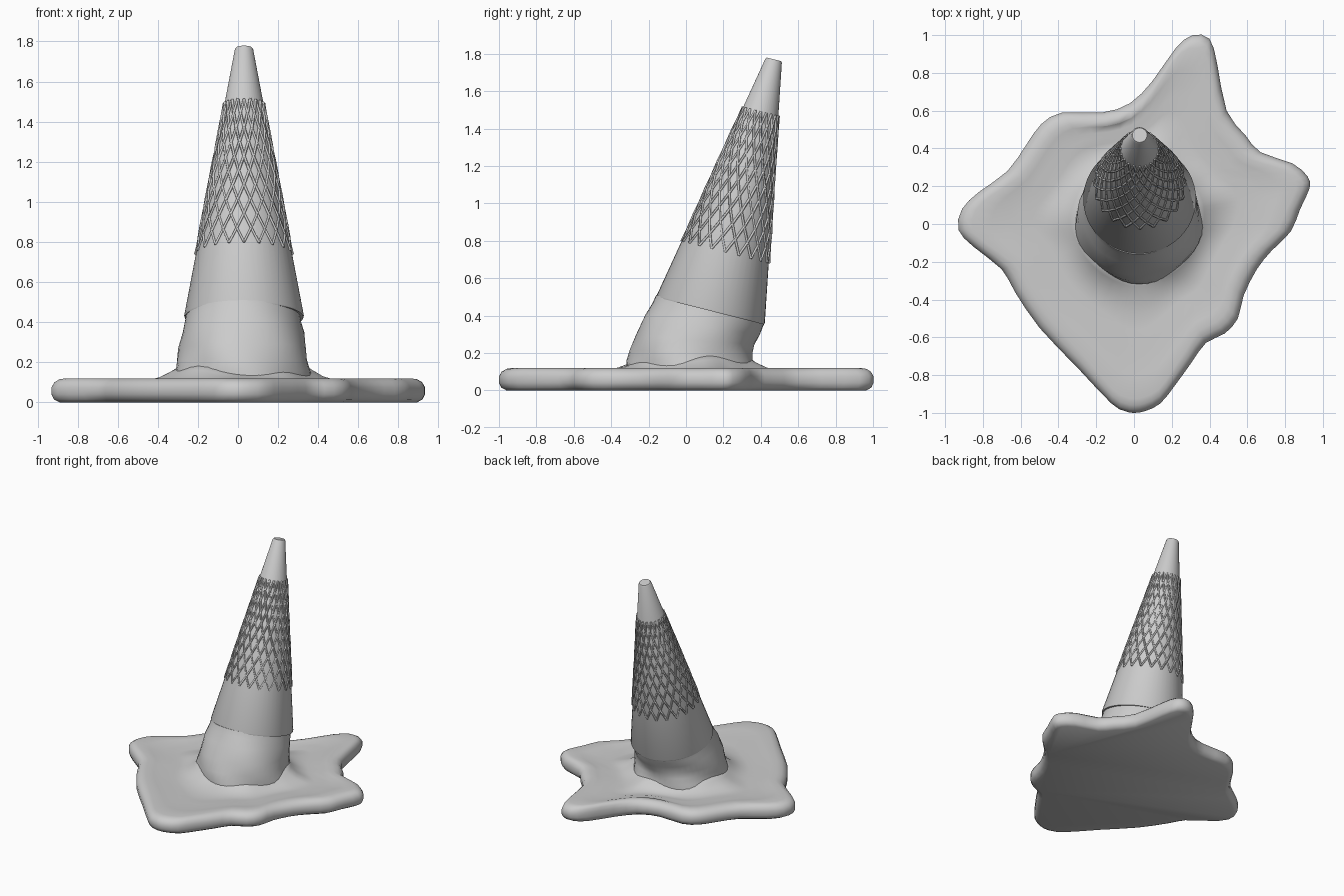
import bpy, bmesh
from math import sin, cos, pi, atan2, radians
from mathutils import Vector, Matrix

if "Cube" in bpy.data.objects:
    bpy.data.objects.remove(bpy.data.objects["Cube"])

TILT = Matrix.Translation((0.03, 0.13, 0.425)) @ Matrix.Rotation(radians(-14.2), 4, 'X')
LENGTH, R_LOW, R_TOP = 1.387, 0.30, 0.044


def loft(name, rings, angle=40):
    """Skin a list of equal-length point rings and cap both ends."""
    bm = bmesh.new()
    loops = [[bm.verts.new(p) for p in ring] for ring in rings]
    n = len(rings[0])
    for a, b in zip(loops, loops[1:]):
        for i in range(n):
            j = (i + 1) % n
            bm.faces.new((a[i], a[j], b[j], b[i]))
    bm.faces.new(loops[0][::-1])
    bm.faces.new(loops[-1])
    bmesh.ops.recalc_face_normals(bm, faces=bm.faces)
    me = bpy.data.meshes.new(name)
    bm.to_mesh(me)
    bm.free()
    ob = bpy.data.objects.new(name, me)
    bpy.context.collection.objects.link(ob)
    bpy.ops.object.select_all(action='DESELECT')
    ob.select_set(True)
    bpy.context.view_layer.objects.active = ob
    bpy.ops.object.shade_smooth_by_angle(angle=radians(angle))
    return ob


# melted puddle: outline seen from above
outline = [Vector(p) for p in [
    (0, -1), (.06, -.99), (.14, -.95), (.22, -.85), (.30, -.74), (.38, -.63), (.48, -.58),
    (.55, -.50), (.58, -.38), (.65, -.24), (.73, -.14), (.83, -.04), (.88, .08), (.93, .19),
    (.92, .25), (.84, .32), (.67, .38), (.59, .47), (.49, .60), (.44, .85), (.40, .98),
    (.31, 1), (.22, .93), (.10, .76), (-.02, .64), (-.17, .59), (-.38, .59), (-.49, .53),
    (-.57, .42), (-.67, .28), (-.82, .17), (-.91, .08), (-.93, -.03), (-.85, -.12),
    (-.70, -.24), (-.63, -.36), (-.50, -.55), (-.30, -.76), (-.12, -.95), (-.05, -.99)]]
dense = []
for i, p in enumerate(outline):
    q = outline[(i + 1) % len(outline)]
    a, d = outline[i - 1], outline[(i + 2) % len(outline)]
    dense += [p, (p + q) * 0.5625 - (a + d) * 0.0625]
center = Vector((0.02, 0.03))


def inset(dist, z):
    return [(*(p - (p - center).normalized() * dist), z) for p in dense]


def blend(f, z, lump=0.0):
    ring = []
    for p in dense:
        d = p - center
        a = atan2(d.y, d.x)
        foot = center + d.normalized() * 0.32
        ring.append((*foot.lerp(p, f), z + lump * (sin(2 * a + 0.6) * 0.6 + sin(5 * a) * 0.4)))
    return ring


loft("melted_base", [
    inset(.04, 0), inset(.012, .015), inset(0, .04), inset(0, .075), inset(.015, .1),
    inset(.04, .115), inset(.075, .12), blend(.72, .117), blend(.6, .107), blend(.5, .109),
    blend(.38, .1), blend(.26, .105, .006), blend(.15, .12, .012), blend(.06, .145, .02),
    blend(0, .165, .025)], 60)

# sagging lower body: centre y, z, radius x, radius y, slope, ripple
body = [(.03, .10, .345, .345, 0, .01), (.027, .16, .333, .337, 0, .008),
        (.03, .21, .324, .328, -.02, .006), (.045, .27, .318, .316, -.08, .007),
        (.085, .35, .303, .305, -.18, .004), (.115, .40, .29, .292, -.24, 0),
        (.13, .435, .284, .29, -.257, 0)]
rings = []
for cy, cz, rx, ry, slope, rip in body:
    ring = []
    for i in range(48):
        a = 2 * pi * i / 48
        w = rip * sin(5 * a + 20 * cz)
        dy = (ry + w) * sin(a)
        ring.append((.025 + (rx + w) * cos(a), cy + dy, cz + slope * dy))
    rings.append(ring)
loft("melted_body", rings, 60)


# tilted upper cone with a thin lip
def cone_point(a, t, extra=0.0):
    r = R_LOW + (R_TOP - R_LOW) * t / LENGTH + extra
    return TILT @ Vector((r * cos(a), r * sin(a), t))


loft("upper_cone", [[cone_point(2 * pi * i / 48, t, e) for i in range(48)]
                    for t, e in ((0, -.004), (.008, 0), (LENGTH - .008, 0), (LENGTH, -.005))], 30)

# diamond lattice sleeve made of crossing spirals
cu = bpy.data.curves.new("lattice_sleeve", 'CURVE')
cu.dimensions = '3D'
cu.bevel_depth = 0.007
cu.bevel_resolution = 0
cu.use_fill_caps = True
COUNT, ROWS, T0, T1 = 20, 10, .325, 1.10
for k in range(COUNT):
    for turn in (1, -1):
        sp = cu.splines.new('POLY')
        sp.points.add(ROWS)
        for r in range(ROWS + 1):
            a = 2 * pi * k / COUNT + turn * r * pi / COUNT
            sp.points[r].co = (*cone_point(a, T0 + (T1 - T0) * r / ROWS, .002), 1)
bpy.context.collection.objects.link(bpy.data.objects.new("lattice_sleeve", cu))
